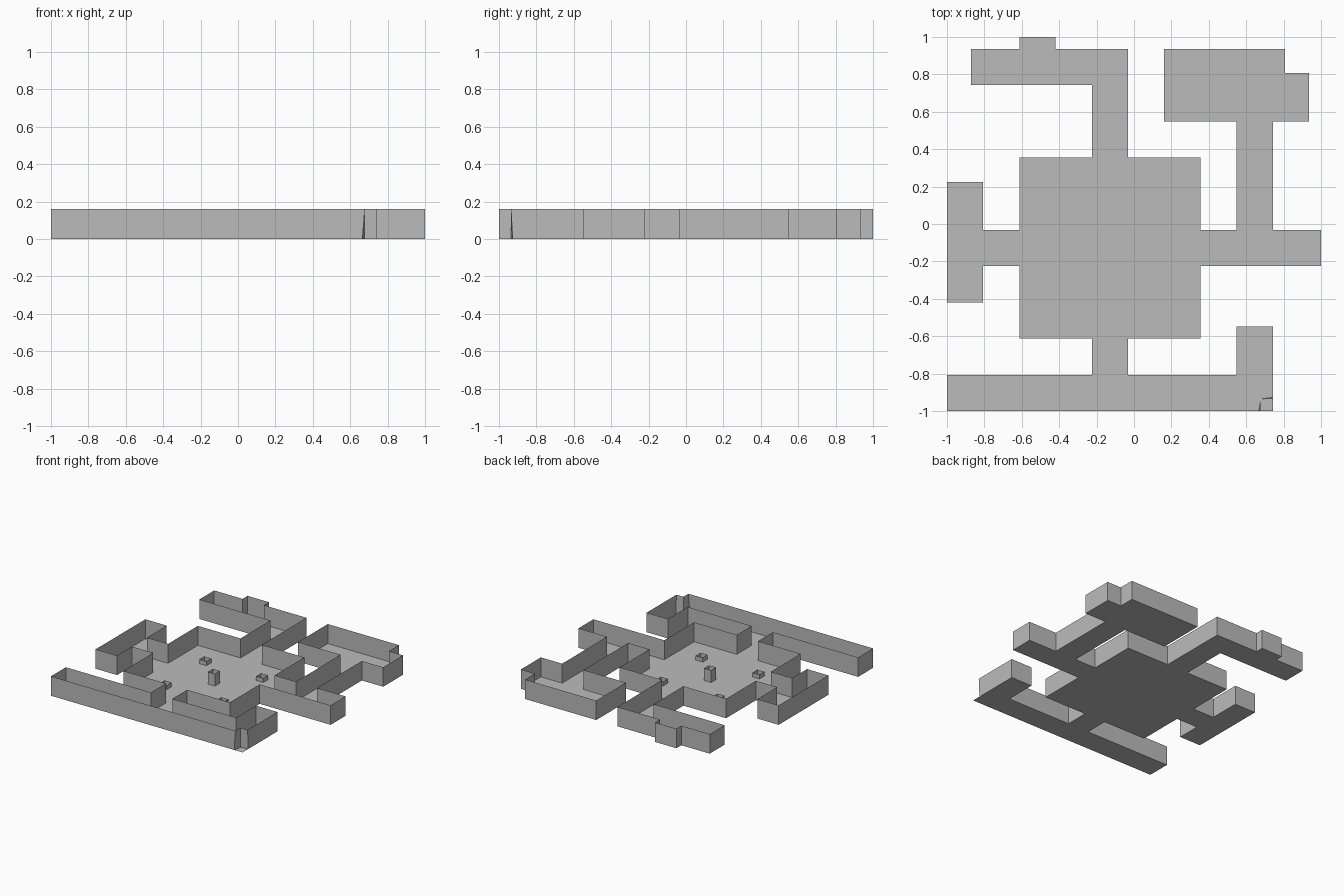
import bpy
import bmesh
import math

if "Cube" in bpy.data.objects:
    bpy.data.objects.remove(bpy.data.objects["Cube"])

N = 31                # tiles along each side
T = 2.0 / N           # tile size
WALL_H = 0.16

grey = bpy.data.materials.new("stone grey")
grey.diffuse_color = (0.5, 0.5, 0.5, 1.0)
grey.use_nodes = True
grey.node_tree.nodes["Principled BSDF"].inputs["Base Color"].default_value = grey.diffuse_color


def pos(i, j, z=0.0):
    return (-1 + i * T, -1 + j * T, z)


def tiles_of(rects):
    return {(i, j) for x0, y0, x1, y1 in rects
            for i in range(x0, x1) for j in range(y0, y1)}


def finish(name, bm):
    bmesh.ops.remove_doubles(bm, verts=bm.verts, dist=1e-5)
    bmesh.ops.dissolve_limit(bm, angle_limit=math.radians(1),
                             verts=bm.verts, edges=bm.edges)
    me = bpy.data.meshes.new(name)
    bm.to_mesh(me)
    bm.free()
    me.materials.append(grey)
    ob = bpy.data.objects.new(name, me)
    bpy.context.collection.objects.link(ob)
    return ob


def make_floor(name, tiles):
    bm = bmesh.new()
    for i, j in sorted(tiles):
        bm.faces.new([bm.verts.new(pos(i + a, j + b))
                      for a, b in ((0, 0), (1, 0), (1, 1), (0, 1))])
    return finish(name, bm)


def make_walls(name, tiles, h):
    """Thin upright sheets along every open tile border."""
    bm = bmesh.new()
    sides = (((0, -1), (0, 0), (1, 0)), ((1, 0), (1, 0), (1, 1)),
             ((0, 1), (1, 1), (0, 1)), ((-1, 0), (0, 1), (0, 0)))
    for i, j in sorted(tiles):
        for (di, dj), a, b in sides:
            if (i + di, j + dj) in tiles:
                continue
            p, q = (i + a[0], j + a[1]), (i + b[0], j + b[1])
            bm.faces.new([bm.verts.new(c) for c in
                          (pos(*p), pos(*q), pos(*q, h), pos(*p, h))])
    return finish(name, bm)


# Rooms and corridors in tile units: x0, y0, x1, y1
rooms = [
    (6, 6, 21, 21),      # central hall
    (12, 3, 15, 6),      # front passage
    (0, 0, 27, 3),       # front gallery
    (24, 3, 27, 7),      # front side stub
    (3, 12, 6, 15),      # left passage
    (0, 9, 3, 19),       # left room
    (12, 21, 15, 30),    # back passage
    (2, 27, 12, 30),     # back gallery
    (6, 30, 9, 31),      # back alcove
    (21, 12, 31, 15),    # right passage
    (24, 15, 27, 24),    # long side corridor
    (18, 24, 28, 30),    # back room
    (28, 24, 30, 28),    # back room annex
]
tiles = tiles_of(rooms)
make_floor("floor", tiles)

# Walls, stepping inward around one front corner tile
walls = make_walls("walls", tiles - {(26, 0)}, WALL_H)
for v in walls.data.vertices:
    if v.co.z < 0.01:    # feet of the corner niche splay slightly
        if abs(v.co.x - pos(26, 0)[0]) < 0.01 and v.co.y < -0.99:
            v.co.x -= 0.012
        elif abs(v.co.y - pos(0, 1)[1]) < 0.01 and abs(v.co.x - pos(27, 0)[0]) < 0.01:
            v.co.y += 0.009

# Hollow pillars in the hall
make_walls("centre_pillar", {(13, 13)}, 0.10)
for k, (i, j) in enumerate(((9, 9), (17, 9), (9, 17), (17, 17))):
    make_walls(f"corner_block_{k + 1}", {(i, j)}, 0.035)
